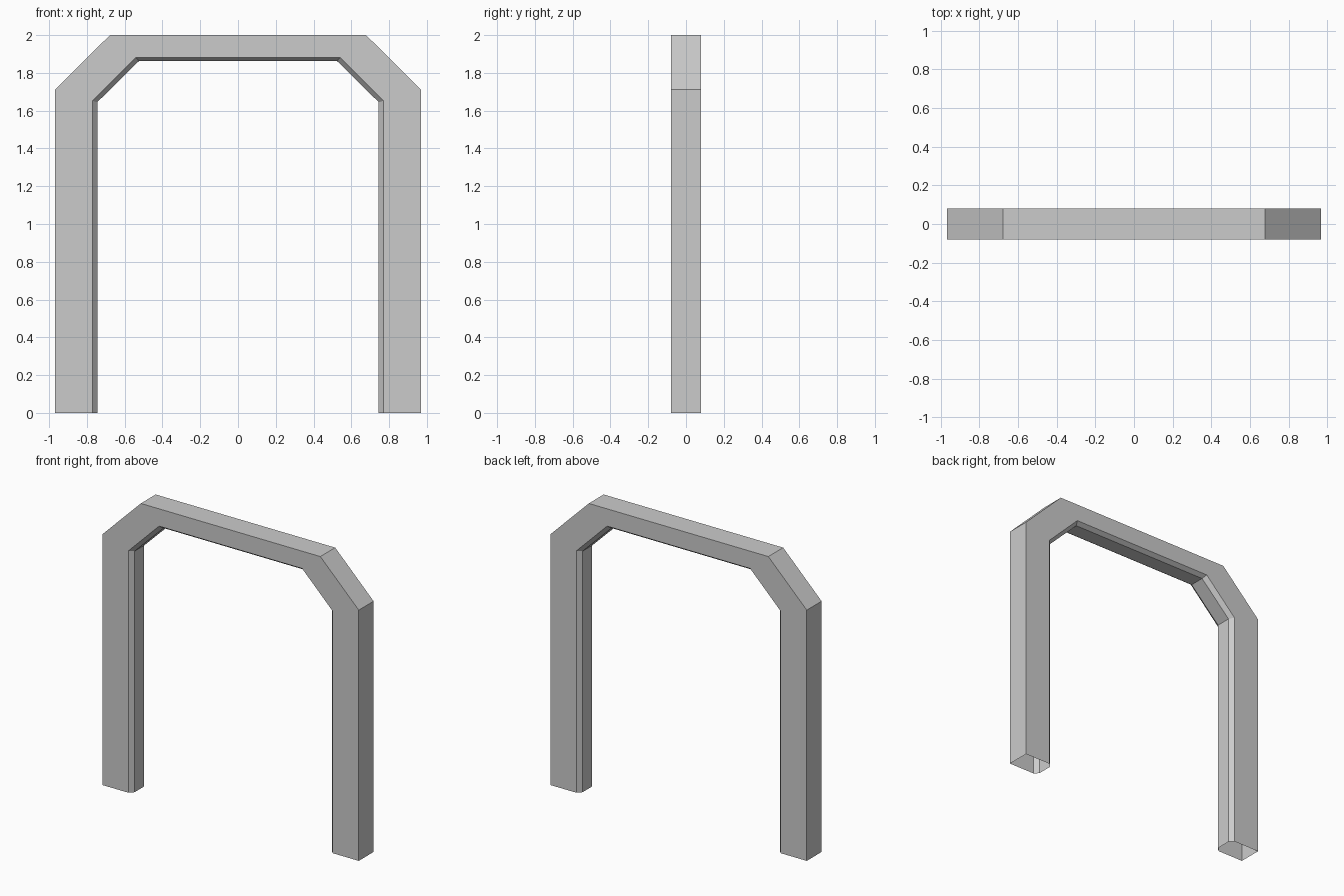
import bpy, bmesh

if "Cube" in bpy.data.objects:
    bpy.data.objects.remove(bpy.data.objects["Cube"])

DEPTH = 0.08      # half depth of the frame
INNER = 0.052     # half depth of the flat inner face

# Right half (x, z) of the outer, front-edge and inner outlines, bottom to top
outer = [(0.968, 0), (0.968, 1.712), (0.678, 2.0)]
edge = [(0.771, 0), (0.771, 1.652), (0.54, 1.882)]
inner = [(0.745, 0), (0.745, 1.645), (0.525, 1.862)]


def full(half):
    """Complete a half outline by mirroring it in x."""
    return half + [(-x, z) for x, z in reversed(half)]


# Six-sided section with bevelled inner edges
rails = [(outer, -DEPTH), (outer, DEPTH), (edge, DEPTH),
         (inner, INNER), (inner, -INNER), (edge, -DEPTH)]

bm = bmesh.new()
loops = [[bm.verts.new((x, y, z)) for x, z in full(half)] for half, y in rails]

# Skin the section along the arch, leaving the feet open
for i, a in enumerate(loops):
    b = loops[(i + 1) % len(loops)]
    for j in range(len(a) - 1):
        bm.faces.new((a[j], a[j + 1], b[j + 1], b[j]))
bmesh.ops.recalc_face_normals(bm, faces=bm.faces)

# Door frame
mesh = bpy.data.meshes.new("door_frame")
bm.to_mesh(mesh)
bm.free()
bpy.context.collection.objects.link(bpy.data.objects.new("door_frame", mesh))
